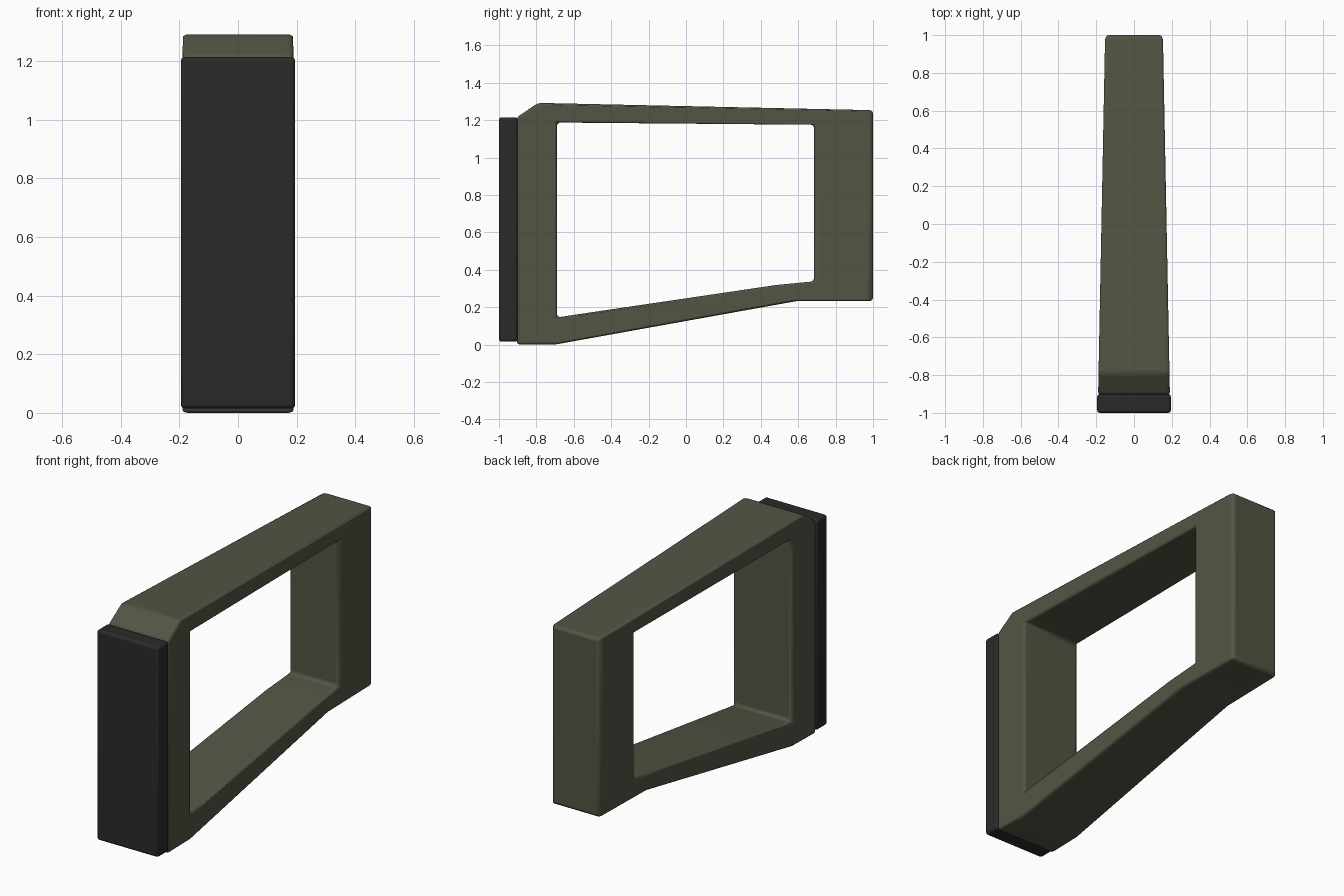
import bpy, bmesh

if "Cube" in bpy.data.objects:
    bpy.data.objects.remove(bpy.data.objects["Cube"])


def material(name, rgb):
    m = bpy.data.materials.new(name)
    m.diffuse_color = (*rgb, 1)
    m.use_nodes = True
    m.node_tree.nodes["Principled BSDF"].inputs["Base Color"].default_value = m.diffuse_color
    return m


def finish(name, bm, mat, bevel):
    bmesh.ops.recalc_face_normals(bm, faces=bm.faces[:])
    me = bpy.data.meshes.new(name)
    bm.to_mesh(me)
    bm.free()
    ob = bpy.data.objects.new(name, me)
    bpy.context.collection.objects.link(ob)
    me.materials.append(mat)
    mod = ob.modifiers.new("rounded_edges", "BEVEL")
    mod.width = bevel
    mod.segments = 3
    mod.limit_method = "ANGLE"
    mod.angle_limit = 0.5
    bpy.ops.object.select_all(action="DESELECT")
    ob.select_set(True)
    bpy.context.view_layer.objects.active = ob
    bpy.ops.object.shade_smooth_by_angle(angle=0.6)
    return ob


olive = material("olive", (0.085, 0.09, 0.058))
black = material("black_rubber", (0.023, 0.023, 0.024))

# Open frame: matching outer and inner side profiles (y, z)
outer = [(-0.905, 0), (-0.7, 0), (0.59, 0.232), (1, 0.232),
         (1, 1.253), (-0.79, 1.292), (-0.905, 1.215)]
inner = [(-0.69, 0.145), (-0.55, 0.166), (0.48, 0.318), (0.685, 0.338),
         (0.685, 1.175), (-0.69, 1.187), (-0.69, 1.1)]


def half_width(y):
    # the frame narrows towards the back
    return 0.19 - 0.037 * (y + 0.9) / 1.9


bm = bmesh.new()
rings = [[bm.verts.new((s * half_width(y), y, z)) for y, z in prof]
         for s, prof in ((-1, outer), (-1, inner), (1, inner), (1, outer))]
n = len(outer)
for k in range(4):
    a, b = rings[k], rings[(k + 1) % 4]
    for i in range(n):
        j = (i + 1) % n
        bm.faces.new((a[i], a[j], b[j], b[i]))
finish("frame", bm, olive, 0.018)

# Rubber pad on the front
bm = bmesh.new()
bmesh.ops.create_cube(bm, size=1)
for v in bm.verts:
    v.co = (v.co.x * 0.39, v.co.y * 0.1 - 0.95, v.co.z * 1.2 + 0.615)
finish("front_pad", bm, black, 0.014)
